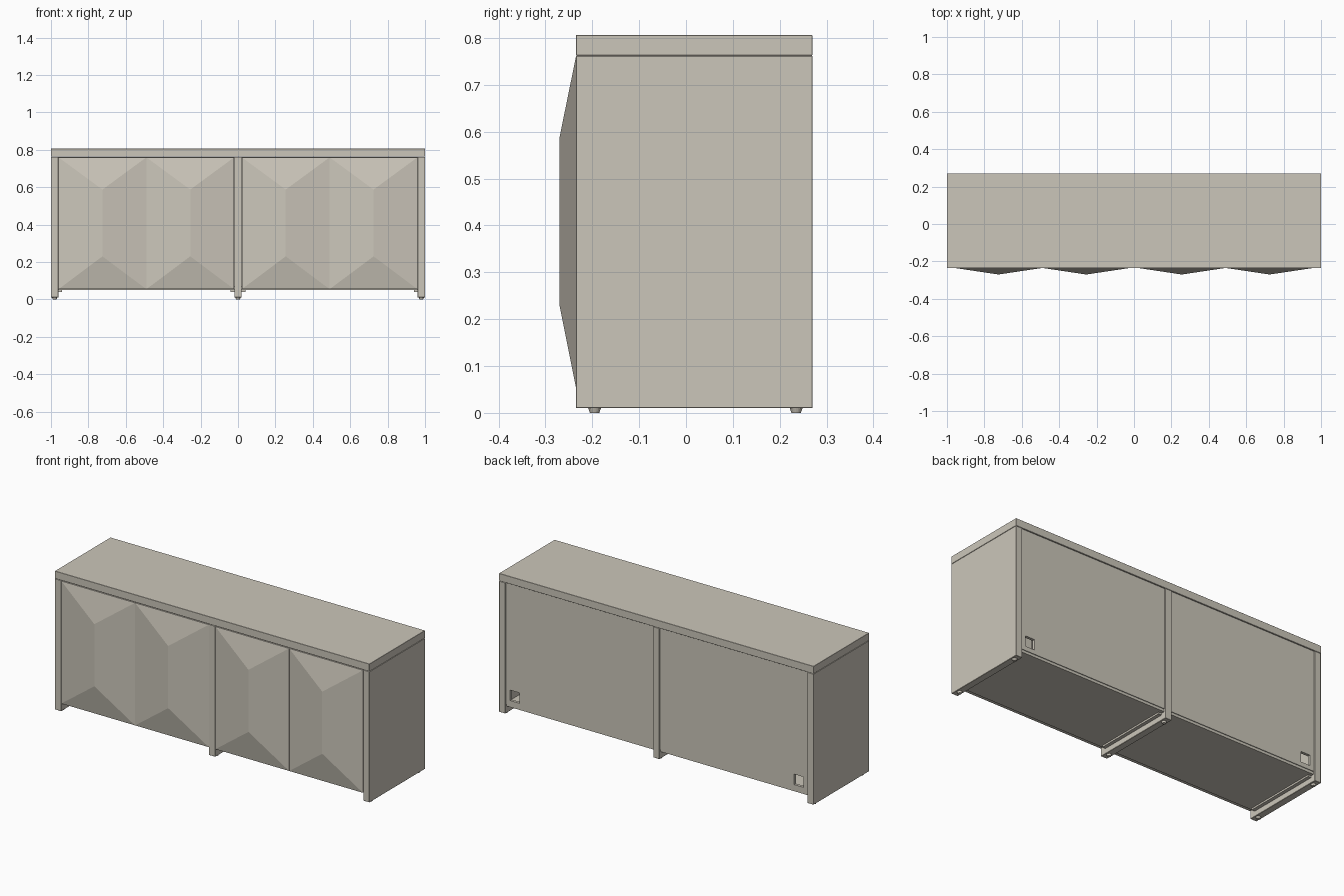
import bpy, bmesh

if "Cube" in bpy.data.objects:
    bpy.data.objects.remove(bpy.data.objects["Cube"])

mat = bpy.data.materials.new("warm grey lacquer")
mat.diffuse_color = (0.60, 0.565, 0.49, 1)
mat.use_nodes = True
mat.node_tree.nodes["Principled BSDF"].inputs["Base Color"].default_value = mat.diffuse_color

YF, YB = -0.235, 0.27          # cabinet front and back planes
ZF, ZT = 0.055, 0.762          # floor level and underside of the top


def finish(name, bm, bevel=0.0):
    bmesh.ops.recalc_face_normals(bm, faces=bm.faces)
    if bevel:
        bmesh.ops.bevel(bm, geom=bm.edges[:], offset=bevel, segments=1, affect='EDGES')
    me = bpy.data.meshes.new(name)
    bm.to_mesh(me)
    bm.free()
    me.materials.append(mat)
    ob = bpy.data.objects.new(name, me)
    bpy.context.collection.objects.link(ob)
    return ob


def box(name, x0, x1, y0, y1, z0, z1, bevel=0.0):
    bm = bmesh.new()
    bmesh.ops.create_cube(bm, size=1)
    for v in bm.verts:
        v.co = ((x0 + x1) / 2 + v.co.x * (x1 - x0),
                (y0 + y1) / 2 + v.co.y * (y1 - y0),
                (z0 + z1) / 2 + v.co.z * (z1 - z0))
    return finish(name, bm, bevel)


def foot(name, x, y):
    bm = bmesh.new()
    bmesh.ops.create_cone(bm, cap_ends=True, segments=20, radius1=0.010,
                          radius2=0.014, depth=0.011)
    bmesh.ops.translate(bm, verts=bm.verts, vec=(x, y, 0.0055))
    finish(name, bm)


def door(name, x0, x1):
    # slab with a hipped, faceted front
    bm = bmesh.new()
    xm = (x0 + x1) / 2
    rect = [(x0, ZF), (x1, ZF), (x1, ZT - 0.003), (x0, ZT - 0.003)]
    back = [bm.verts.new((x, YF + 0.02, z)) for x, z in rect]
    a, b, c, d = front = [bm.verts.new((x, YF, z)) for x, z in rect]
    lo = bm.verts.new((xm, -0.27, 0.23))
    hi = bm.verts.new((xm, -0.27, 0.587))
    for f in ((a, b, lo), (b, c, hi, lo), (c, d, hi), (d, a, lo, hi), back):
        bm.faces.new(f)
    for i in range(4):
        j = (i + 1) % 4
        bm.faces.new((front[i], front[j], back[j], back[i]))
    finish(name, bm)


# Top slab
box("top", -1, 1, YF, YB, ZT + 0.001, 0.806, 0.001)

# Upright panels, each on two feet
for name, x in (("left_side", -0.98), ("divider", 0.0), ("right_side", 0.98)):
    box(name, x - 0.02, x + 0.02, YF, YB, 0.01, ZT, 0.0015)
    foot(name + "_front_foot", x, -0.195)
    foot(name + "_back_foot", x, 0.235)

for s, side in ((-1, "left"), (1, "right")):
    lo, hi = sorted((s * 0.02, s * 0.96))
    # Floor board and the cleats that carry it
    box(side + "_floor", lo, hi, YF + 0.022, YB - 0.01, 0.05, 0.07)
    for tag, x in (("inner", s * 0.03), ("outer", s * 0.95)):
        box(f"{side}_{tag}_cleat", x - 0.01, x + 0.01, -0.20, 0.24, 0.04, 0.05)
    # Back panel with a square cable hole
    back = box(side + "_back", lo, hi, YB - 0.022, YB - 0.006, 0.065, ZT)
    h0, h1 = sorted((s * 0.873, s * 0.933))
    cutter = box("cutter", h0, h1, YB - 0.1, YB + 0.1, 0.09, 0.15)
    mod = back.modifiers.new("cable_hole", 'BOOLEAN')
    mod.operation, mod.object, mod.solver = 'DIFFERENCE', cutter, 'EXACT'
    bpy.context.view_layer.objects.active = back
    bpy.ops.object.modifier_apply(modifier=mod.name)
    bpy.data.objects.remove(cutter)
    # Pair of faceted doors
    mid = (lo + hi) / 2
    door(side + "_door_a", lo + 0.001, mid - 0.0005)
    door(side + "_door_b", mid + 0.0005, hi - 0.001)
